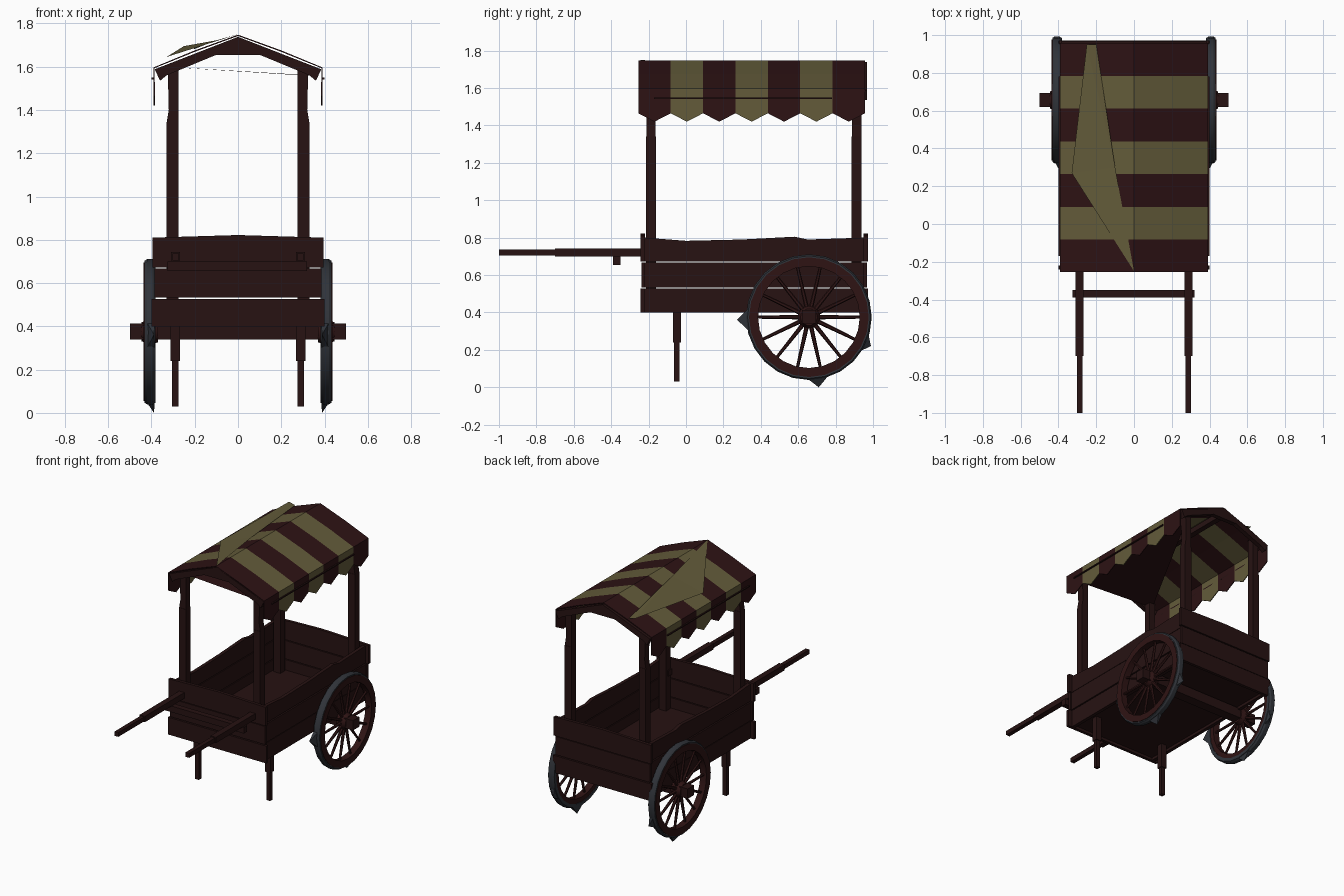
import bpy, bmesh, math
from mathutils import Matrix, Vector

cube = bpy.data.objects.get("Cube")
if cube:
    bpy.data.objects.remove(cube)


def material(name, rgb):
    m = bpy.data.materials.new(name)
    m.use_nodes = True
    m.diffuse_color = (*rgb, 1)
    bsdf = m.node_tree.nodes["Principled BSDF"]
    bsdf.inputs["Base Color"].default_value = (*rgb, 1)
    bsdf.inputs["Roughness"].default_value = 0.8
    return m


WOOD = material("dark_wood", (0.020, 0.006, 0.006))
WHEEL_WOOD = material("wheel_wood", (0.028, 0.007, 0.007))
RED = material("dark_red_cloth", (0.026, 0.006, 0.007))
CREAM = material("cream_cloth", (0.125, 0.105, 0.042))
IRON = material("grey_iron", (0.030, 0.034, 0.042))


def finish(name, bm, *mats):
    bmesh.ops.recalc_face_normals(bm, faces=bm.faces)
    me = bpy.data.meshes.new(name)
    bm.to_mesh(me)
    bm.free()
    for m in mats:
        me.materials.append(m)
    ob = bpy.data.objects.new(name, me)
    bpy.context.collection.objects.link(ob)
    return ob


def box(name, x, y, z, mat=WOOD):
    """Box from three (low, high) ranges."""
    bm = bmesh.new()
    bmesh.ops.create_cube(bm, size=1)
    for v in bm.verts:
        v.co = [sum(r) / 2 + c * (r[1] - r[0]) for r, c in zip((x, y, z), v.co)]
    return finish(name, bm, mat)


def prism(name, pts, axis, lo, hi, mat=WOOD):
    """Outline of (side, z) points extruded along x or y."""
    bm = bmesh.new()
    place = (lambda d, p: (d, *p)) if axis == "x" else (lambda d, p: (p[0], d, p[1]))
    a = [bm.verts.new(place(lo, p)) for p in pts]
    b = [bm.verts.new(place(hi, p)) for p in pts]
    bm.faces.new(a)
    bm.faces.new(b[::-1])
    for i in range(len(pts)):
        j = (i + 1) % len(pts)
        bm.faces.new((a[i], a[j], b[j], b[i]))
    return finish(name, bm, mat)


def sheet(name, pts, mat):
    bm = bmesh.new()
    bm.faces.new([bm.verts.new(p) for p in pts])
    bmesh.ops.triangulate(bm, faces=bm.faces)
    return finish(name, bm, mat)


def ring(name, section, centre, mat, sides=24):
    """Closed (x, radius) section revolved round a wheel centre."""
    bm = bmesh.new()
    loops = []
    for i in range(sides):
        a = math.tau * i / sides
        loops.append([bm.verts.new((x, centre[0] + r * math.cos(a), centre[1] + r * math.sin(a)))
                      for x, r in section])
    n = len(section)
    for i in range(sides):
        p, q = loops[i], loops[(i + 1) % sides]
        for k in range(n):
            bm.faces.new((p[k], p[(k + 1) % n], q[(k + 1) % n], q[k]))
    ob = finish(name, bm, mat)
    bpy.context.view_layer.objects.active = ob
    ob.select_set(True)
    bpy.ops.object.shade_smooth_by_angle(angle=math.radians(30))
    ob.select_set(False)
    return ob


def span(s, a, b):
    """Range mirrored to the side given by s."""
    return tuple(sorted((s * a, s * b)))


SIDES = ((1, "left"), (-1, "right"))

# Cart box: floor, plank sides and plank ends
box("floor", (-0.36, 0.36), (-0.22, 0.95), (0.42, 0.45))
LEVELS = ((0.40, 0.527), (0.533, 0.667), (0.673, 0.80))
for s, side in SIDES:
    for i, (lo, hi) in enumerate(LEVELS):
        top = [(0.95, hi), (-0.22, hi)]
        if i == 2:
            top = [(0.95, 0.80), (0.65, 0.79), (0.58, 0.805), (0.3, 0.79), (0, 0.783), (-0.22, 0.80)]
        prism(f"{side}_plank_{i}", [(-0.22, lo), (0.95, lo)] + top, "x",
              *span(s, 0.345, 0.37 + 0.004 * (i % 2)))
for name, y, sign in (("front", -0.22, -1), ("back", 0.95, 1)):
    for i, (lo, hi) in enumerate(LEVELS):
        w = (0.40, 0.385, 0.395)[i]
        top = [(w, hi + 0.01 * (i == 2)), (-w, hi + 0.01 * (i == 2))]
        if i == 2:
            top.insert(1, (0, 0.822))
        prism(f"{name}_plank_{i}", [(-w, lo), (w, lo)] + top, "y",
              *sorted((y, y + sign * (0.022 - 0.004 * (i % 2)))))

# Handles, legs and roof posts
for s, side in SIDES:
    box(f"{side}_handle", span(s, 0.267, 0.31), (-0.70, -0.18), (0.70, 0.743))
    box(f"{side}_handle_grip", span(s, 0.273, 0.303), (-1.0, -0.70), (0.705, 0.737))
    box(f"{side}_leg", span(s, 0.268, 0.312), (-0.07, -0.027), (0.24, 0.42))
    box(f"{side}_leg_foot", span(s, 0.275, 0.305), (-0.063, -0.034), (0.03, 0.24))
    for name, y in (("front", -0.187), ("back", 0.912)):
        box(f"{name}_{side}_post", span(s, 0.275, 0.33), (y - 0.027, y + 0.027), (0.44, 1.34))
        prism(f"{name}_{side}_post_top",
              [(s * 0.275, 1.34), (s * 0.33, 1.34), (s * 0.32, 1.40), (s * 0.325, 1.60), (s * 0.275, 1.62)],
              "y", y - 0.025, y + 0.025)
box("handle_crossbar", (-0.325, 0.32), (-0.39, -0.35), (0.655, 0.70))

# Roof frame: arched end boards, ridge and eave rails
half = [(0.385, 1.588), (0.36, 1.535), (0.33, 1.56), (0.10, 1.655)]
arch = [(0, 1.738)] + half + [(-x, z) for x, z in reversed(half)]
prism("front_roof_board", arch, "y", -0.25, -0.215)
prism("back_roof_board", arch, "y", 0.935, 0.968)
box("ridge_beam", (-0.02, 0.02), (-0.215, 0.935), (1.68, 1.72))
for s, side in SIDES:
    box(f"{side}_eave_rail", span(s, 0.385, 0.40), (-0.17, 0.78), (1.541, 1.549))

# Striped canopy with pointed hanging edges
STRIPES, Y0, Y1 = 7, -0.255, 0.957
step = (Y1 - Y0) / STRIPES
bm = bmesh.new()
columns = []
for i in range(2 * STRIPES + 1):
    drop = 1.42 if i % 2 else 1.465
    right = [(0.387, drop), (0.388, 1.595), (0.2, 1.672)]
    section = right + [(0, 1.745)] + [(-x, z) for x, z in reversed(right)]
    columns.append([bm.verts.new((x, Y0 + i * step / 2, z)) for x, z in section])
for p, q in zip(columns, columns[1:]):
    for k in range(len(p) - 1):
        bm.faces.new((p[k], p[k + 1], q[k + 1], q[k]))
for f in bm.faces:
    f.material_index = int((f.calc_center_median().y - Y0) / step) % 2
canopy = finish("striped_canopy", bm, RED, CREAM)
thick = canopy.modifiers.new("thickness", "SOLIDIFY")
thick.thickness = 0.006
thick.offset = 0

# Loose cloth folded over the roof and sagging beneath it
sheet("loose_canopy_flap", [(0, -0.25, 1.75), (-0.33, 0.27, 1.645), (-0.25, 0.95, 1.695),
                            (-0.2, 0.95, 1.682), (-0.1, 0.3, 1.722)], CREAM)
sheet("sagging_lining", [(-0.34, -0.21, 1.60), (0.34, -0.21, 1.56), (0.3, 0.92, 1.56)], RED)

# Axle and spoked wheels
CY, CZ, SPOKES = 0.657, 0.375, 14
box("axle", (-0.5, 0.5), (CY - 0.037, CY + 0.037), (0.34, 0.412))
for s, side in SIDES:
    ring(f"{side}_tyre", [(s * x, r) for x, r in
                          ((0.382, 0.305), (0.382, 0.328), (0.395, 0.336), (0.42, 0.336), (0.432, 0.328), (0.432, 0.305))],
         (CY, CZ), IRON)
    ring(f"{side}_rim", [(s * x, r) for x, r in ((0.386, 0.272), (0.386, 0.32), (0.436, 0.32), (0.436, 0.272))],
         (CY, CZ), WHEEL_WOOD)
    ring(f"{side}_hub", [(s * x, r) for x, r in ((0.37, 0.02), (0.37, 0.05), (0.41, 0.062), (0.445, 0.045), (0.445, 0.02))],
         (CY, CZ), WHEEL_WOOD, 14)
    # Tapered spokes
    bm = bmesh.new()
    for i in range(SPOKES):
        turn = Matrix.Rotation(math.tau * (i + 0.5) / SPOKES, 4, "X")
        bmesh.ops.create_cone(bm, cap_ends=True, segments=6, radius1=0.012, radius2=0.008, depth=0.24,
                              matrix=Matrix.Translation((s * 0.41, CY, CZ)) @ turn @ Matrix.Translation((0, 0, 0.165)))
    finish(f"{side}_spokes", bm, WHEEL_WOOD)
    # Torn pieces of tyre
    for i, (angle, reach) in enumerate(((278, 0.379), (182, 0.385), (335, 0.366))):
        def at(a, r, x):
            a = math.radians(a)
            return Vector((s * x, CY + r * math.cos(a), CZ + r * math.sin(a)))
        bm = bmesh.new()
        base = [bm.verts.new(at(angle + d, 0.318, x)) for d, x in ((-12, 0.385), (-12, 0.428), (14, 0.428), (14, 0.385))]
        tip = bm.verts.new(at(angle, reach, 0.388))
        bm.faces.new(base)
        for k in range(4):
            bm.faces.new((base[k], base[(k + 1) % 4], tip))
        finish(f"{side}_tyre_tear_{i}", bm, IRON)
